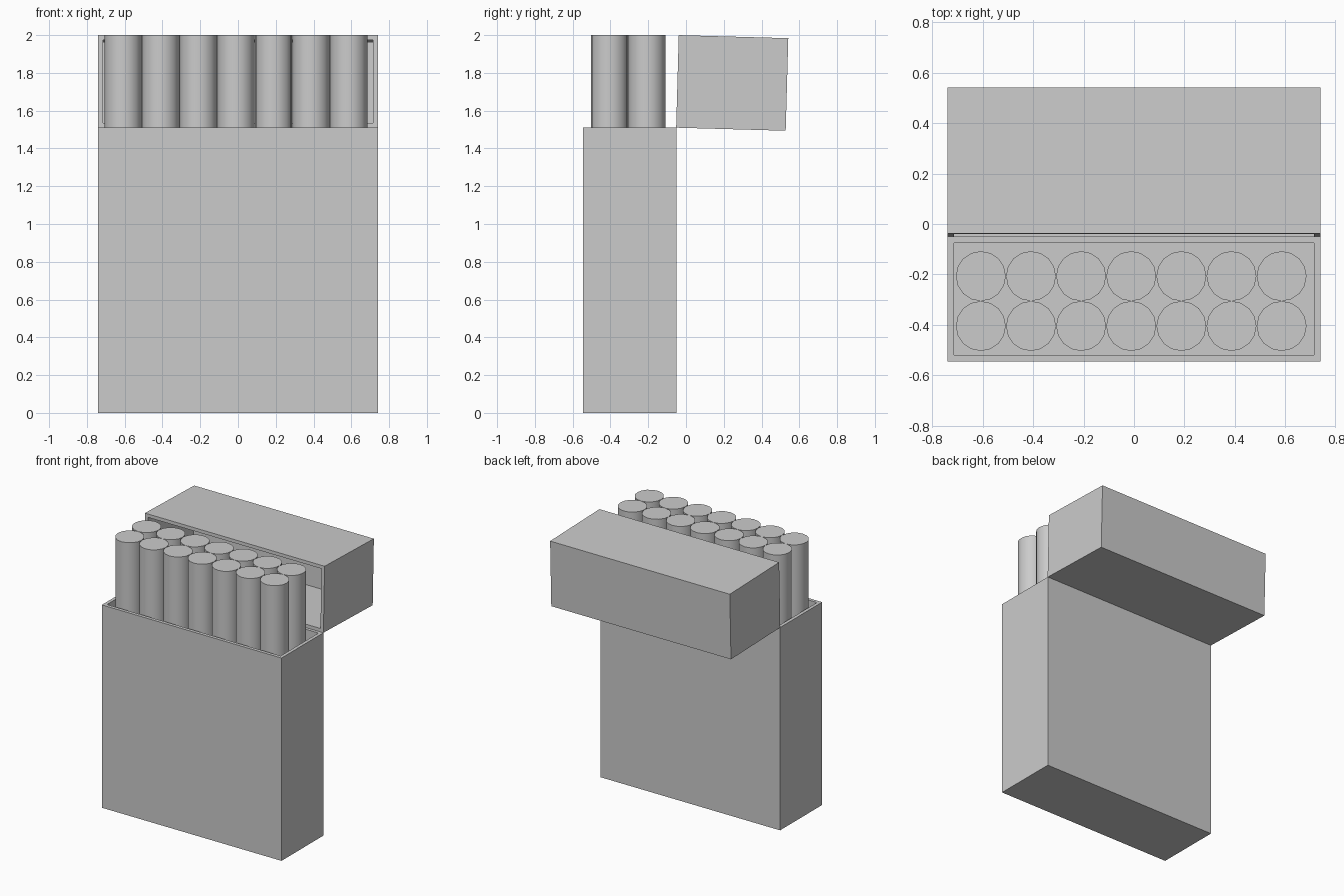
import bpy
import bmesh
from math import radians
from mathutils import Matrix, Vector

cube = bpy.data.objects.get("Cube")
if cube:
    bpy.data.objects.remove(cube, do_unlink=True)

grey = bpy.data.materials.new("plain_grey")
grey.use_nodes = True
colour = (0.6, 0.6, 0.6, 1)
grey.diffuse_color = colour
grey.node_tree.nodes["Principled BSDF"].inputs["Base Color"].default_value = colour

WALL = 0.035
WIDTH = 1.48
DEPTH = 0.495
BODY_TOP = 1.51


def add_object(name, bm):
    mesh = bpy.data.meshes.new(name)
    bm.to_mesh(mesh)
    bm.free()
    mesh.materials.append(grey)
    obj = bpy.data.objects.new(name, mesh)
    bpy.context.collection.objects.link(obj)
    return obj


def open_box(name, size, opening):
    """Box centred in x, from 0 up in y and z, hollowed through one side."""
    size, opening = Vector(size), Vector(opening)
    bm = bmesh.new()
    bmesh.ops.create_cube(bm, size=1)
    bmesh.ops.translate(bm, verts=bm.verts, vec=(0, 0.5, 0.5))
    bmesh.ops.scale(bm, verts=bm.verts, vec=size)
    bm.normal_update()
    mouth = max(bm.faces, key=lambda f: f.normal.dot(opening))
    bmesh.ops.inset_region(bm, faces=[mouth], thickness=WALL)
    floor = bmesh.ops.extrude_discrete_faces(bm, faces=[mouth])["faces"][0]
    reach = abs(size.dot(opening)) - WALL
    bmesh.ops.translate(bm, verts=floor.verts, vec=-opening * reach)
    bmesh.ops.recalc_face_normals(bm, faces=bm.faces)
    return add_object(name, bm)


# Carton body, open at the top
body = open_box("carton_body", (WIDTH, DEPTH, BODY_TOP), (0, 0, 1))
body.location = (0, -0.545, 0)

# Lid folded back about the rear edge, open towards the front
lid = open_box("flip_lid", (WIDTH, 0.58, 0.49), (0, -1, 0))
lid.location = (0, -0.052, BODY_TOP)
lid.rotation_euler.x = radians(-1.6)

# Two rows of upright sticks standing on the carton floor
RADIUS = 0.099
height = 2 - WALL
for row, y in enumerate((-0.405, -0.207)):
    for column in range(7):
        bm = bmesh.new()
        bmesh.ops.create_cone(
            bm, cap_ends=True, segments=16, radius1=RADIUS, radius2=RADIUS,
            depth=height, matrix=Matrix.Translation((0, 0, height / 2)))
        for face in bm.faces:
            face.smooth = abs(face.normal.z) < 0.5
        for edge in bm.edges:
            edge.smooth = all(f.smooth for f in edge.link_faces)
        stick = add_object(f"stick_{row + 1}_{column + 1}", bm)
        stick.location = (-0.608 + column * 0.199, y, WALL)
